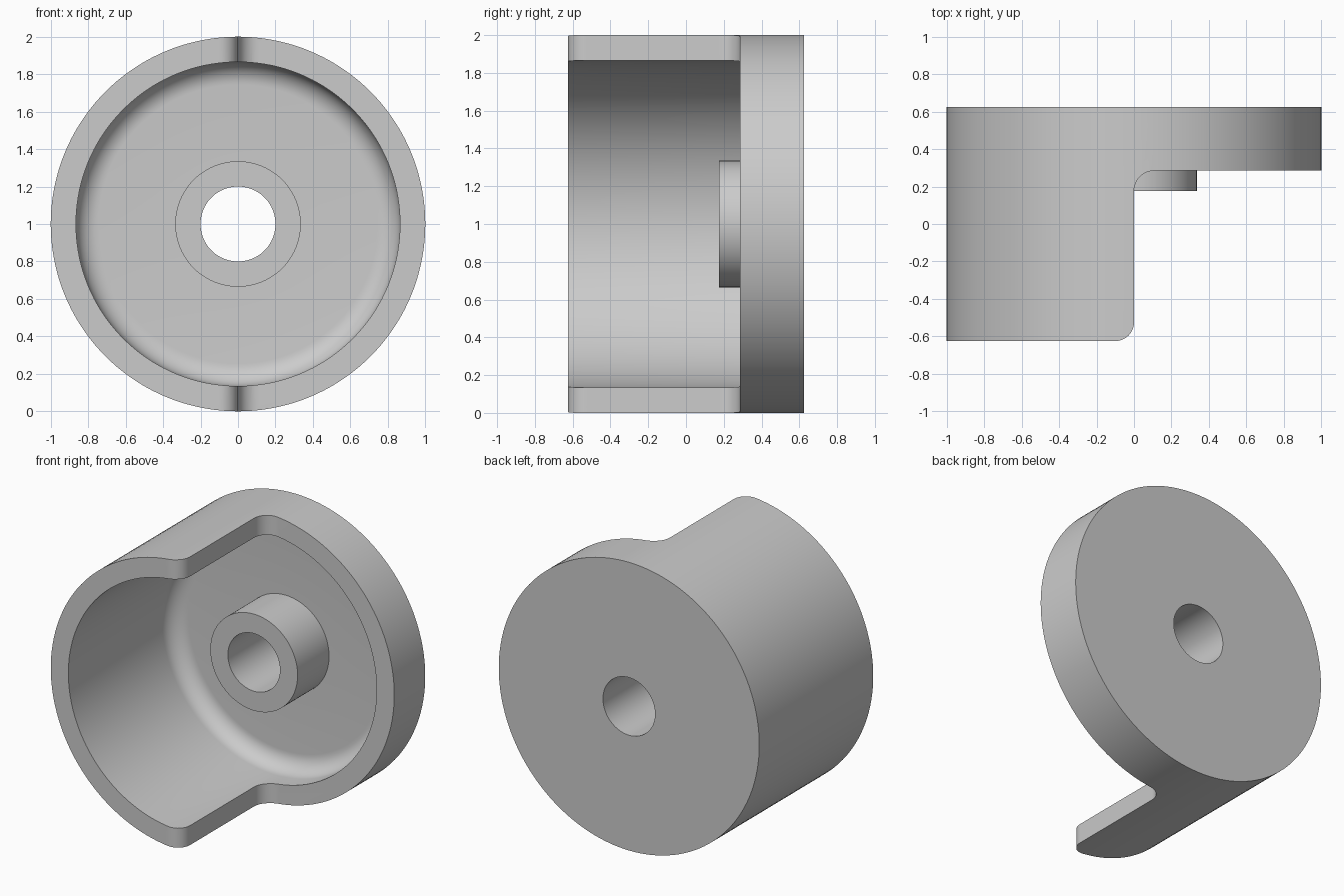
import bpy, bmesh, math

if "Cube" in bpy.data.objects:
    bpy.data.objects.remove(bpy.data.objects["Cube"])

SEG = 144
CZ = 1.0  # height of the cup axis

grey = bpy.data.materials.new("light_grey")
grey.diffuse_color = (0.6, 0.6, 0.6, 1)
grey.use_nodes = True
grey.node_tree.nodes["Principled BSDF"].inputs["Base Color"].default_value = grey.diffuse_color


def make_object(name, bm):
    bmesh.ops.recalc_face_normals(bm, faces=bm.faces)
    mesh = bpy.data.meshes.new(name)
    bm.to_mesh(mesh)
    bm.free()
    mesh.materials.append(grey)
    ob = bpy.data.objects.new(name, mesh)
    bpy.context.collection.objects.link(ob)
    return ob


def activate(ob):
    bpy.ops.object.select_all(action='DESELECT')
    ob.select_set(True)
    bpy.context.view_layer.objects.active = ob


def lathe(name, profile):
    """Revolve a closed (radius, y) profile around the y axis."""
    bm = bmesh.new()
    rings = []
    for i in range(SEG):
        a = 2 * math.pi * i / SEG
        rings.append([bm.verts.new((r * math.cos(a), y, CZ + r * math.sin(a)))
                      for r, y in profile])
    n = len(profile)
    for i in range(SEG):
        p, q = rings[i], rings[(i + 1) % SEG]
        for j in range(n):
            k = (j + 1) % n
            bm.faces.new((p[j], p[k], q[k], q[j]))
    return make_object(name, bm)


def arc(cx, cy, r, start, end, n=10):
    return [(cx + r * math.cos(math.radians(start + (end - start) * i / n)),
             cy + r * math.sin(math.radians(start + (end - start) * i / n)))
            for i in range(n + 1)]


# cup: wall, filleted floor and through hole
cup = lathe("cup", [(0.2, 0.625), (1.0, 0.625), (1.0, -0.625), (0.865, -0.625)]
            + arc(0.745, 0.40, 0.12, 0, 90) + [(0.2, 0.52)])

# cutter: removes the right half of the wall, with rounded step corners
outline = (arc(-0.1, -0.525, 0.1, -90, 0) + arc(0.11, 0.175, 0.11, 180, 90)
           + [(1.5, 0.285), (1.5, -0.8), (-0.1, -0.8)])
bm = bmesh.new()
face = bm.faces.new([bm.verts.new((x, y, -0.5)) for x, y in outline])
ext = bmesh.ops.extrude_face_region(bm, geom=[face])
bmesh.ops.translate(bm, vec=(0, 0, 3),
                    verts=[g for g in ext["geom"] if isinstance(g, bmesh.types.BMVert)])
cutter = make_object("step_cutter", bm)
cutter.hide_render = True

mod = cup.modifiers.new("step", 'BOOLEAN')
mod.operation = 'DIFFERENCE'
mod.solver = 'EXACT'
mod.object = cutter
activate(cup)
bpy.ops.object.modifier_apply(modifier=mod.name)
bpy.data.objects.remove(cutter, do_unlink=True)

# boss: hollow hub standing on the cup floor
boss = lathe("boss", [(0.2, 0.52), (0.335, 0.52), (0.335, 0.175), (0.2, 0.175)])

for ob in (cup, boss):
    activate(ob)
    bpy.ops.object.shade_smooth_by_angle(angle=math.radians(30))
